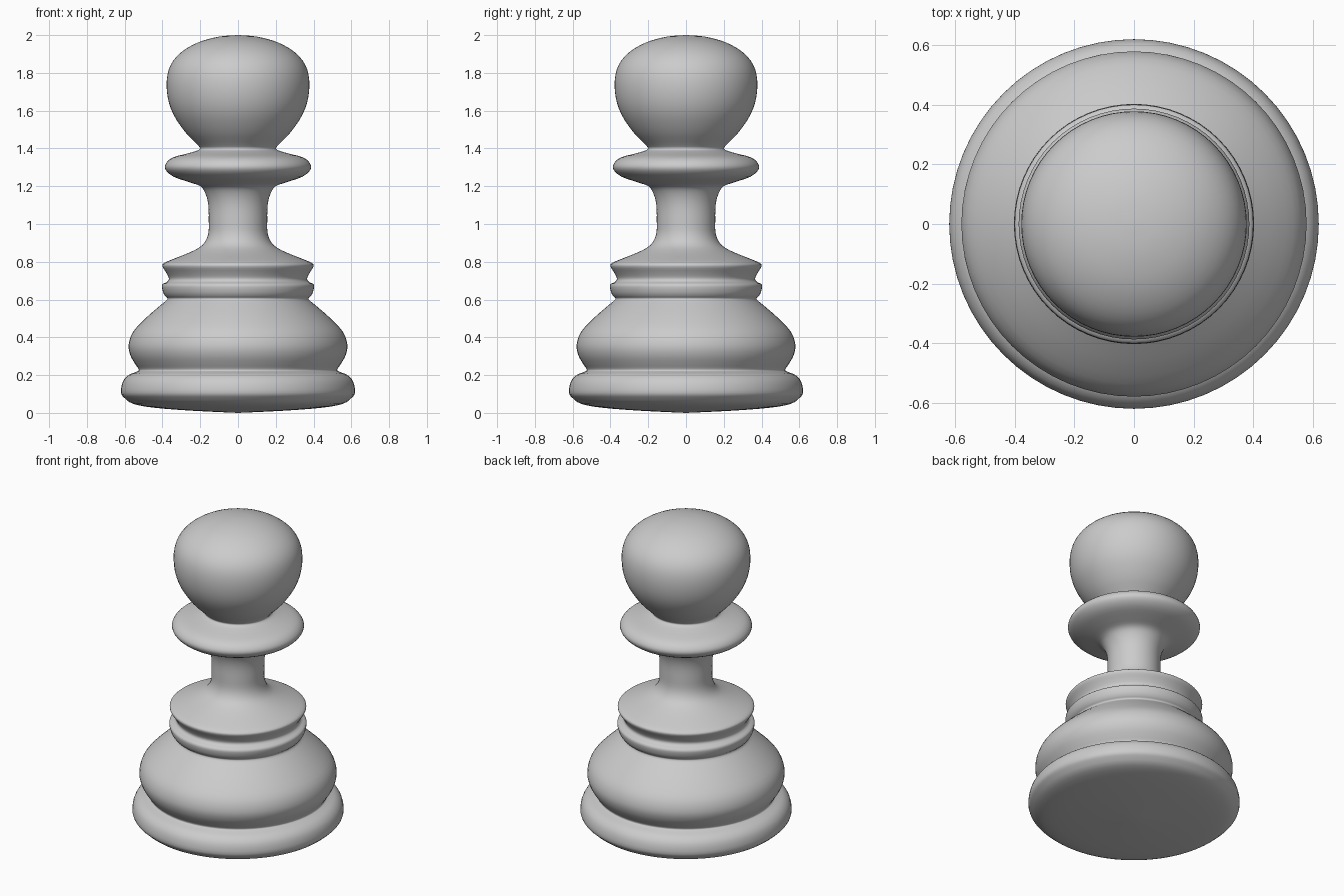
import bpy, bmesh
from math import cos, sin, pi

if "Cube" in bpy.data.objects:
    bpy.data.objects.remove(bpy.data.objects["Cube"])

SEGMENTS = 64
STEPS = 3

# Lathe profile (radius, height), grouped by part from bottom to top
foot = [(0, 0), (0.25, 0.012), (0.45, 0.028), (0.555, 0.048), (0.6, 0.078), (0.62, 0.108),
        (0.61, 0.165), (0.58, 0.2), (0.54, 0.217)]
belly = [(0.525, 0.228), (0.545, 0.26), (0.57, 0.305), (0.579, 0.36), (0.555, 0.43),
         (0.485, 0.505), (0.41, 0.57), (0.374, 0.602)]
rings = [(0.385, 0.618), (0.397, 0.64), (0.402, 0.678), (0.375, 0.694), (0.366, 0.712),
         (0.38, 0.742), (0.4, 0.775), (0.392, 0.793), (0.35, 0.812)]
stem = [(0.25, 0.852), (0.187, 0.89), (0.158, 0.945), (0.155, 1.02), (0.157, 1.1),
        (0.172, 1.16), (0.2, 1.2)]
collar = [(0.26, 1.222), (0.34, 1.25), (0.382, 1.285), (0.383, 1.318), (0.345, 1.352),
          (0.25, 1.378), (0.203, 1.396)]
head = [(0.215, 1.42), (0.28, 1.487), (0.342, 1.58), (0.372, 1.67), (0.377, 1.765),
        (0.355, 1.845), (0.3, 1.91), (0.21, 1.962), (0.1, 1.992), (0, 2)]
points = foot + belly + rings + stem + collar + head


def smooth_profile(pts, steps):
    """Catmull-Rom curve through the profile points."""
    out = []
    for i in range(len(pts) - 1):
        a, b, c, d = pts[max(i - 1, 0)], pts[i], pts[i + 1], pts[min(i + 2, len(pts) - 1)]
        for s in range(steps):
            t = s / steps
            out.append(tuple(0.5 * (2 * q + (r - p) * t + (2 * p - 5 * q + 4 * r - w) * t * t
                                    + (3 * q - p - 3 * r + w) * t ** 3)
                             for p, q, r, w in zip(a, b, c, d)))
    return out + [pts[-1]]


# Turn the profile around the z axis, with a pole vertex at each end
profile = smooth_profile(points, STEPS)
bm = bmesh.new()
bottom = bm.verts.new((0, 0, profile[0][1]))
top = bm.verts.new((0, 0, profile[-1][1]))
loops = []
for r, z in profile[1:-1]:
    loops.append([bm.verts.new((r * cos(2 * pi * k / SEGMENTS), r * sin(2 * pi * k / SEGMENTS), z))
                  for k in range(SEGMENTS)])
for k in range(SEGMENTS):
    n = (k + 1) % SEGMENTS
    bm.faces.new((bottom, loops[0][n], loops[0][k]))
    bm.faces.new((top, loops[-1][k], loops[-1][n]))
    for lo, hi in zip(loops, loops[1:]):
        bm.faces.new((lo[k], lo[n], hi[n], hi[k]))
for f in bm.faces:
    f.smooth = True
bmesh.ops.recalc_face_normals(bm, faces=bm.faces)

mesh = bpy.data.meshes.new("pawn_body")
bm.to_mesh(mesh)
bm.free()
bpy.context.collection.objects.link(bpy.data.objects.new("pawn_body", mesh))
